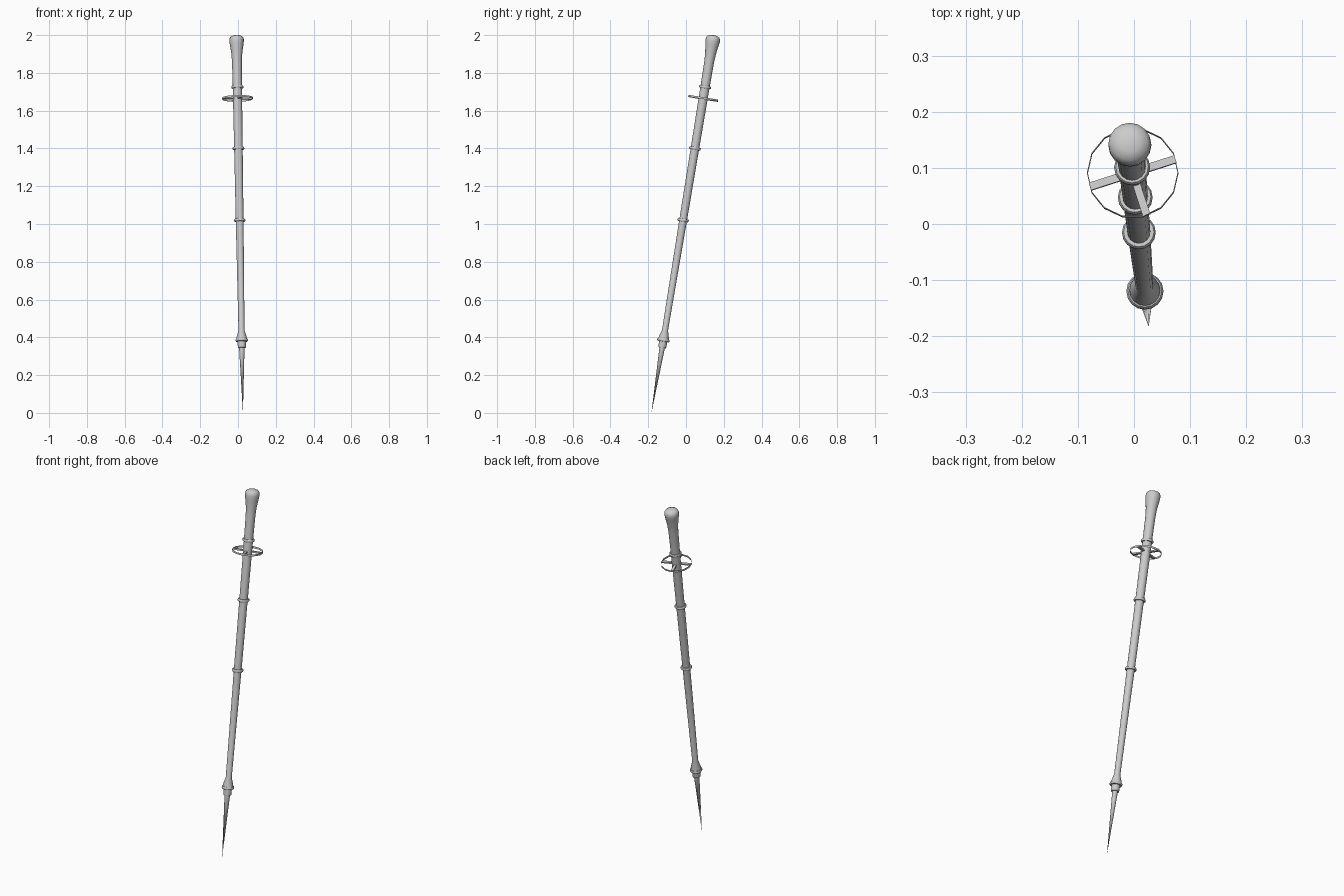
import bpy, bmesh, math
from mathutils import Vector, Matrix

if "Cube" in bpy.data.objects:
    bpy.data.objects.remove(bpy.data.objects["Cube"])

# Pole axis, from the spike tip to the top of the knob
TIP = Vector((0.026, -0.183, 0.0))
TOP = Vector((-0.008, 0.146, 2.0))
AXIS = (TOP - TIP).normalized()
POSE = Matrix.Translation(TIP) @ Vector((0, 0, 1)).rotation_difference(AXIS).to_matrix().to_4x4()
K = (TOP - TIP).length / 2.0      # height -> distance along the axis
SIDES = 16


def finish(name, bm, angle=40):
    bmesh.ops.transform(bm, matrix=POSE, verts=bm.verts)
    me = bpy.data.meshes.new(name)
    bm.to_mesh(me)
    bm.free()
    ob = bpy.data.objects.new(name, me)
    bpy.context.collection.objects.link(ob)
    bpy.ops.object.select_all(action='DESELECT')
    ob.select_set(True)
    bpy.context.view_layer.objects.active = ob
    bpy.ops.object.shade_smooth_by_angle(angle=math.radians(angle))
    return ob


def lathe(name, profile, sides=SIDES, closed=False):
    """Spin (radius, height) points around the pole axis."""
    bm = bmesh.new()
    vs = [bm.verts.new((r, 0, h * K)) for r, h in profile]
    pairs = list(zip(vs, vs[1:])) + ([(vs[-1], vs[0])] if closed else [])
    es = [bm.edges.new(p) for p in pairs]
    bmesh.ops.spin(bm, geom=vs + es, cent=(0, 0, 0), axis=(0, 0, 1),
                   angle=2 * math.pi, steps=sides, use_duplicate=False)
    bmesh.ops.remove_doubles(bm, verts=bm.verts, dist=1e-5)
    bmesh.ops.recalc_face_normals(bm, faces=bm.faces)
    return finish(name, bm)


# Shaft with flared foot and rounded knob
lathe("shaft", [(0, 0.385), (0.028, 0.385), (0.027, 0.40), (0.016, 0.438),
                (0.0205, 1.02), (0.0225, 1.40), (0.0245, 1.73), (0.026, 1.86),
                (0.029, 1.905), (0.036, 1.95), (0.0385, 1.968), (0.038, 1.981),
                (0.032, 1.992), (0.018, 1.998), (0, 2.0)])

# Ferrule and spike
lathe("ferrule", [(0, 0.345), (0.021, 0.345), (0.022, 0.385), (0, 0.385)])
lathe("spike", [(0, 0), (0.0145, 0.346), (0, 0.346)], 12)

# Raised bands round the shaft
for i, (h, inner, outer) in enumerate([(0.385, 0.020, 0.033), (1.02, 0.018, 0.030),
                                       (1.40, 0.020, 0.031), (1.725, 0.022, 0.032)]):
    lathe(f"band_{i + 1}", [(inner, h - 0.007), (outer - 0.003, h - 0.007), (outer, h - 0.003),
                            (outer, h + 0.003), (outer - 0.003, h + 0.007), (inner, h + 0.007)],
          closed=True)

# Basket: thin hoop and four spokes
BASKET = 1.665
lathe("basket_hoop", [(0.0800, BASKET - 0.005), (0.0815, BASKET - 0.005),
                      (0.0815, BASKET + 0.005), (0.0800, BASKET + 0.005)], 14, closed=True)
bm = bmesh.new()
for k in range(2):
    m = (Matrix.Translation((0, 0, BASKET * K)) @ Matrix.Rotation(math.radians(18 + 90 * k), 4, 'Z')
         @ Matrix.Diagonal((0.160, 0.014, 0.008, 1)))
    bmesh.ops.create_cube(bm, size=1, matrix=m)
finish("basket_spokes", bm)
